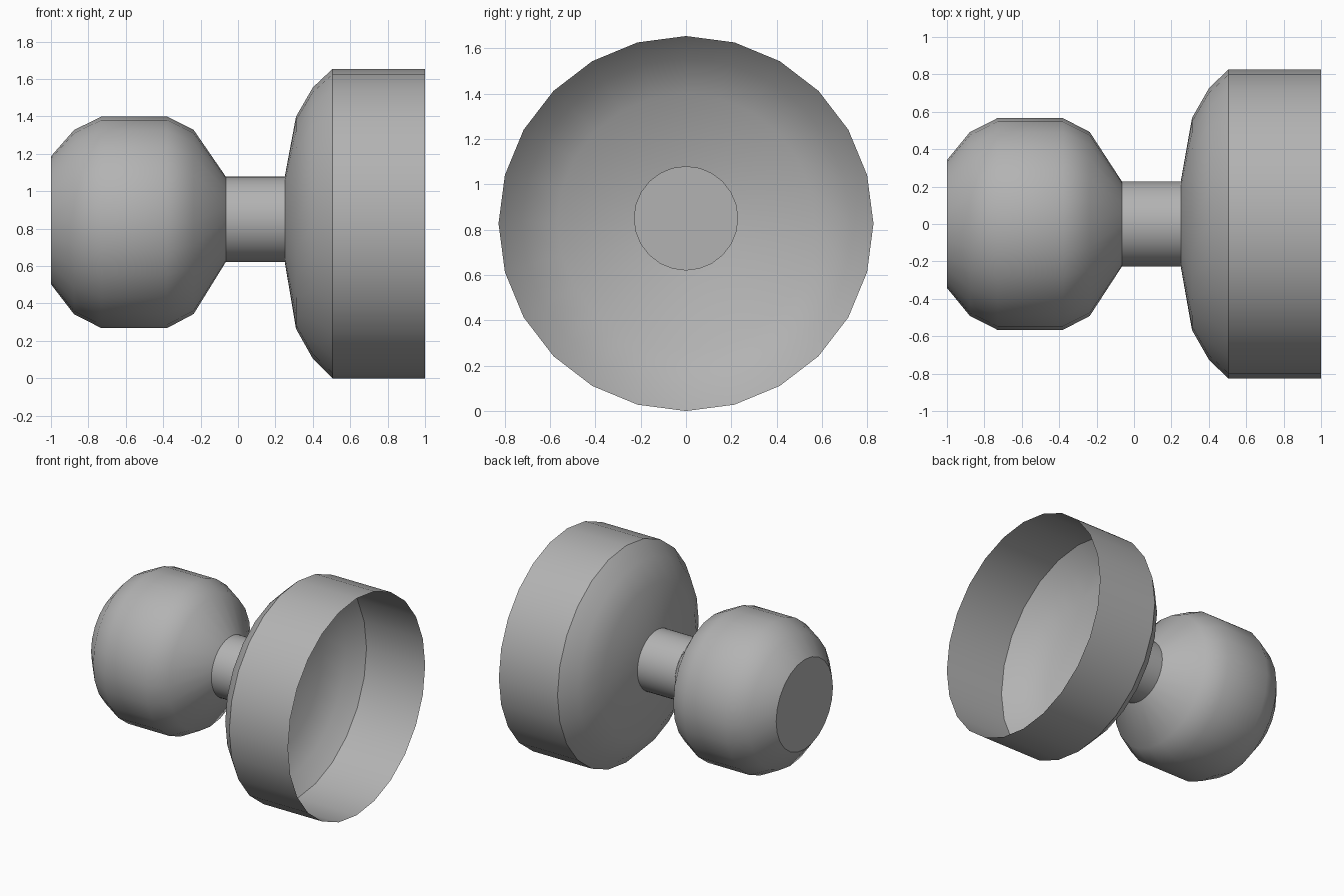
import bpy, bmesh
from math import cos, sin, pi, radians

if "Cube" in bpy.data.objects:
    bpy.data.objects.remove(bpy.data.objects["Cube"])

# Mid grey shared by all parts
grey = bpy.data.materials.new("mid_grey")
grey.diffuse_color = (0.45, 0.45, 0.45, 1)
grey.use_nodes = True
grey.node_tree.nodes["Principled BSDF"].inputs["Base Color"].default_value = grey.diffuse_color


def loft(name, rings, sides=24, cap_start=False):
    """Skin circles along x; each ring is (x, radius, centre height)."""
    bm = bmesh.new()
    loops = []
    for x, r, cz in rings:
        loops.append([bm.verts.new((x, r * sin(2 * pi * i / sides),
                                    cz + r * cos(2 * pi * i / sides)))
                      for i in range(sides)])
    for a, b in zip(loops, loops[1:]):
        for i in range(sides):
            j = (i + 1) % sides
            bm.faces.new((a[i], b[i], b[j], a[j]))
    if cap_start:
        bm.faces.new(loops[0])
    bmesh.ops.recalc_face_normals(bm, faces=bm.faces)
    mesh = bpy.data.meshes.new(name)
    bm.to_mesh(mesh)
    bm.free()
    mesh.materials.append(grey)
    obj = bpy.data.objects.new(name, mesh)
    bpy.context.collection.objects.link(obj)
    bpy.ops.object.select_all(action='DESELECT')
    obj.select_set(True)
    bpy.context.view_layer.objects.active = obj
    bpy.ops.object.shade_smooth_by_angle(angle=radians(35))
    return obj


AXIS = 0.827       # height of the main axis
STEM_AXIS = 0.85   # the stem sits slightly higher

# Hollow rounded knob with a flat outer end
loft("knob", [(-1.0, 0.342, 0.845), (-0.877, 0.492, 0.835),
              (-0.73, 0.566, 0.834), (-0.38, 0.566, 0.834),
              (-0.237, 0.492, 0.836), (-0.065, 0.228, STEM_AXIS)],
     cap_start=True)

# Hollow stem, open into both the knob and the cup
loft("stem", [(-0.065, 0.228, STEM_AXIS), (0.25, 0.228, STEM_AXIS)], sides=48)

# Thin-walled cup, open towards +x
loft("cup", [(0.25, 0.228, STEM_AXIS), (0.31, 0.567, 0.832),
             (0.40, 0.725, 0.83), (0.505, AXIS, AXIS), (1.0, AXIS, AXIS)])
